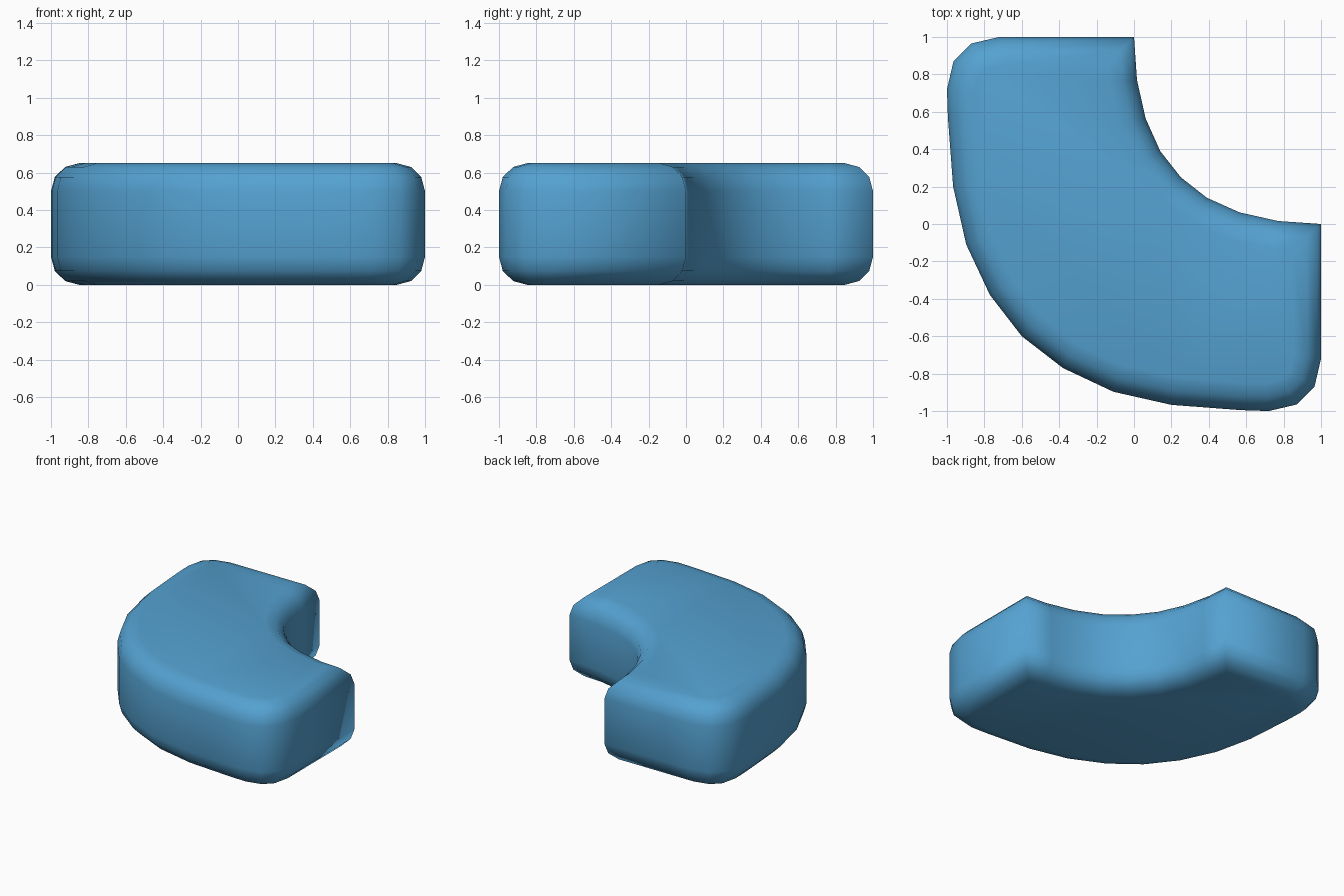
import bpy, bmesh, math
from mathutils import Vector

if "Cube" in bpy.data.objects:
    bpy.data.objects.remove(bpy.data.objects["Cube"])

HEIGHT = 0.65
ROUND = 0.15

# Plan outline: one half, mirrored across the x = y diagonal
half = [(-.6, -.6), (-.38, -.77), (-.11, -.897), (.2, -.967), (.57, -.995), (.72, -1),
        (.87, -.965), (.965, -.87), (1, -.72), (1, 0), (.77, .016), (.565, .062),
        (.39, .14), (.25, .25)]
outline = [Vector(p) for p in half + [(y, x) for x, y in half[-2:0:-1]]]


def inset(points, d):
    """Mitred inward offset of a counter-clockwise outline."""
    out = []
    for i, p in enumerate(points):
        a = (p - points[i - 1]).normalized()
        b = (points[(i + 1) % len(points)] - p).normalized()
        na, nb = Vector((-a.y, a.x)), Vector((-b.y, b.x))
        out.append(p + (na + nb) * (d / (1 + na.dot(nb))))
    return out


# Rounded vertical profile: (inset, height) pairs from bottom to top
arc = [math.radians(a) for a in (0, 30, 60, 90)]
top = [(ROUND * (1 - math.cos(a)), HEIGHT - ROUND * (1 - math.sin(a))) for a in arc]
profile = [(d, HEIGHT - z) for d, z in reversed(top)] + top

# Curved cushion body
bm = bmesh.new()
rings = [[bm.verts.new((p.x, p.y, z)) for p in inset(outline, d)] for d, z in profile]
n = len(outline)
for lo, hi in zip(rings, rings[1:]):
    for i in range(n):
        j = (i + 1) % n
        bm.faces.new((lo[i], lo[j], hi[j], hi[i]))

# Flat top and bottom, bridged across from the outer curve to the inner curve
bm.faces.new(rings[-1])
bm.faces.new(rings[0][::-1])
for f in bm.faces:
    f.smooth = True

mesh = bpy.data.meshes.new("curved_seat")
bm.to_mesh(mesh)
bm.free()
seat = bpy.data.objects.new("curved_seat", mesh)
bpy.context.collection.objects.link(seat)

blue = bpy.data.materials.new("blue fabric")
blue.diffuse_color = (0.09, 0.36, 0.64, 1)
blue.use_nodes = True
blue.node_tree.nodes["Principled BSDF"].inputs["Base Color"].default_value = blue.diffuse_color
mesh.materials.append(blue)
